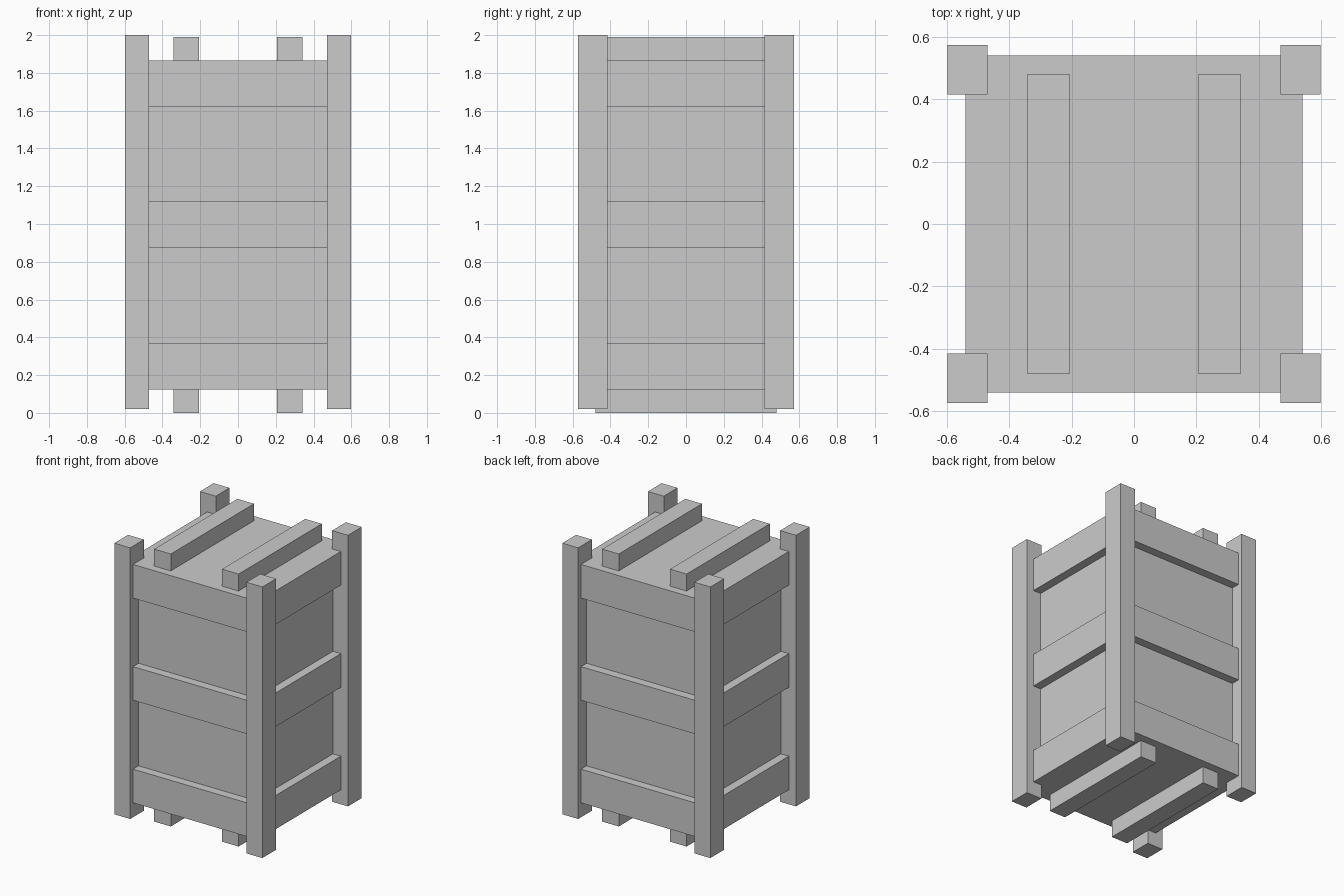
import bpy

if "Cube" in bpy.data.objects:
    bpy.data.objects.remove(bpy.data.objects["Cube"])


def box(name, x, y, z):
    """Axis-aligned box from (min, max) ranges."""
    ranges = (x, y, z)
    bpy.ops.mesh.primitive_cube_add(size=1)
    obj = bpy.context.object
    obj.name = name
    obj.location = [(a + b) / 2 for a, b in ranges]
    obj.scale = [b - a for a, b in ranges]
    bpy.ops.object.transform_apply(location=True, rotation=False, scale=True)
    return obj


def span(center, half):
    return (center - half, center + half)


# Inner crate body, capped by the top and bottom bands
box("crate_body", span(0, 0.476), span(0, 0.476), (0.14, 1.855))

# Three plank bands around the body
for label, z in (("lower", 0.125), ("middle", 0.874), ("upper", 1.62)):
    box(f"{label}_band", span(0, 0.54), span(0, 0.54), (z, z + 0.246))

# Corner posts
for y_label, sy in (("front", -1), ("back", 1)):
    for x_label, sx in (("left", -1), ("right", 1)):
        box(f"{y_label}_{x_label}_post", span(sx * 0.534, 0.064),
            span(sy * 0.494, 0.079), (0.02, 2.0))

# Lid battens and floor skids
for x_label, sx in (("left", -1), ("right", 1)):
    x = span(sx * 0.274, 0.067)
    box(f"{x_label}_lid_batten", x, span(0, 0.48), (1.866, 1.99))
    box(f"{x_label}_floor_skid", x, span(0, 0.48), (0.0, 0.125))
